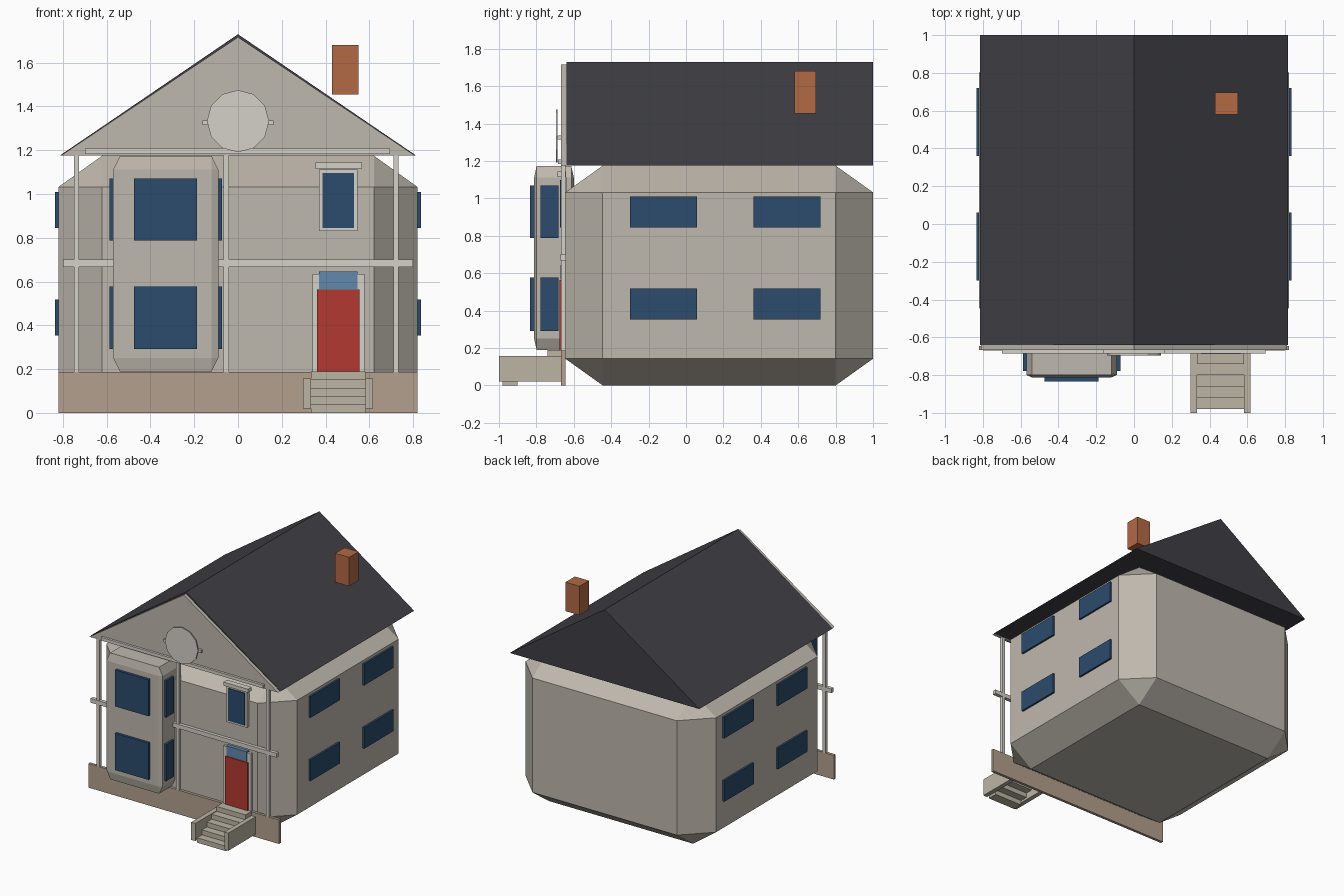
import bpy, bmesh, math
from mathutils import Vector

if "Cube" in bpy.data.objects:
    bpy.data.objects.remove(bpy.data.objects["Cube"])


def material(name, rgb):
    m = bpy.data.materials.new(name)
    m.diffuse_color = (*rgb, 1)
    m.use_nodes = True
    m.node_tree.nodes["Principled BSDF"].inputs["Base Color"].default_value = m.diffuse_color
    return m


WALL = material("wall", (0.52, 0.48, 0.42))
TRIM = material("trim", (0.66, 0.63, 0.58))
ROOF = material("roof", (0.05, 0.05, 0.06))
GLASS = material("glass", (0.025, 0.07, 0.15))
PALE = material("pale_glass", (0.12, 0.25, 0.42))
RED = material("door_red", (0.45, 0.04, 0.03))
BRICK = material("brick", (0.45, 0.14, 0.06))
BASE = material("base_stone", (0.45, 0.35, 0.27))
STONE = material("step_stone", (0.50, 0.46, 0.37))


def finish(name, bm, mat):
    bmesh.ops.recalc_face_normals(bm, faces=bm.faces)
    me = bpy.data.meshes.new(name)
    bm.to_mesh(me)
    bm.free()
    me.materials.append(mat)
    ob = bpy.data.objects.new(name, me)
    bpy.context.collection.objects.link(ob)
    return ob


def box(name, x, y, z, mat, chamfer=0):
    """Box from (min, max) ranges; chamfer is a fraction of each half size."""
    bm = bmesh.new()
    bmesh.ops.create_cube(bm, size=2)
    if chamfer:
        bmesh.ops.bevel(bm, geom=bm.edges[:], offset=chamfer, segments=1,
                        profile=0.5, affect='EDGES')
    for v in bm.verts:
        v.co = Vector([(a + b) / 2 + c * (b - a) / 2
                       for c, (a, b) in zip(v.co, (x, y, z))])
    return finish(name, bm, mat)


def prism(name, outline, y, mat):
    """Extrude an x-z outline along y."""
    bm = bmesh.new()
    face = bm.faces.new([bm.verts.new((px, y[0], pz)) for px, pz in outline])
    ext = bmesh.ops.extrude_face_region(bm, geom=[face])["geom"]
    bmesh.ops.translate(bm, vec=(0, y[1] - y[0], 0),
                        verts=[v for v in ext if isinstance(v, bmesh.types.BMVert)])
    return finish(name, bm, mat)


# House body and foundation plate
box("house_body", (-0.82, 0.82), (-0.645, 1.0), (0, 1.175), WALL, 0.243)
box("foundation", (-0.82, 0.82), (-0.667, -0.645), (0, 0.187), BASE)

# Roof, gable and chimney
prism("roof", [(-0.815, 1.175), (0.815, 1.175), (0, 1.73)], (-0.64, 1.0), ROOF)
prism("gable", [(-0.81, 1.175), (0.81, 1.175), (0, 1.717)], (-0.667, -0.64), WALL)
box("chimney", (0.43, 0.55), (0.58, 0.695), (1.455, 1.68), BRICK)

# Round attic vent with its bar
vent = [(0.142 * math.sin(i * math.tau / 12), 1.333 + 0.142 * math.cos(i * math.tau / 12))
        for i in range(12)]
prism("attic_vent", vent, (-0.695, -0.686), TRIM)
box("vent_bar", (-0.162, 0.162), (-0.686, -0.66), (1.315, 1.337), TRIM)

# Timber trim on the front
for i, px in enumerate((-0.738, -0.054, 0.722)):
    box(f"post_{i}", (px - 0.012, px + 0.012), (-0.667, -0.643), (0.187, 1.175), TRIM)
box("middle_beam", (-0.80, 0.80), (-0.67, -0.642), (0.667, 0.70), TRIM)
box("gable_beam", (-0.70, 0.695), (-0.685, -0.66), (1.183, 1.208), TRIM)

# Two-storey bay with windows on three sides
box("bay", (-0.57, -0.09), (-0.812, -0.60), (0.19, 1.173), WALL, 0.125)
for i, z in enumerate(((0.292, 0.577), (0.787, 1.07))):
    box(f"bay_window_front_{i}", (-0.475, -0.187), (-0.833, -0.80), z, GLASS)
    box(f"bay_window_left_{i}", (-0.588, -0.56), (-0.777, -0.683), z, GLASS)
    box(f"bay_window_right_{i}", (-0.10, -0.072), (-0.777, -0.683), z, GLASS)

# Side windows, mirrored left and right
for side in (-1, 1):
    for y in ((-0.30, 0.06), (0.36, 0.72)):
        for z in ((0.353, 0.517), (0.845, 1.01)):
            x = sorted((side * 0.80, side * 0.835))
            box("side_window", x, y, z, GLASS)

# Small upper window
box("upper_window_frame", (0.37, 0.545), (-0.668, -0.64), (0.83, 1.113), TRIM)
box("upper_window", (0.387, 0.53), (-0.674, -0.645), (0.845, 1.097), GLASS)
box("upper_window_lintel", (0.355, 0.567), (-0.687, -0.642), (1.115, 1.143), TRIM)

# Front door
box("door_frame", (0.34, 0.577), (-0.667, -0.64), (0.187, 0.635), TRIM)
box("front_door", (0.36, 0.556), (-0.675, -0.645), (0.187, 0.563), RED)
box("door_transom", (0.37, 0.545), (-0.672, -0.645), (0.567, 0.645), PALE)

# Entrance steps between side walls
for i in range(5):
    y, z = -0.74 - 0.06 * i, 0.19 - 0.038 * i
    box(f"step_{i}", (0.334, 0.582), (y, y + 0.078), (z - 0.038, z), STONE)
for i, x in enumerate(((0.298, 0.334), (0.582, 0.617))):
    box(f"step_wall_{i}", x, (-1.0, -0.66), (0.02, 0.157), STONE)
